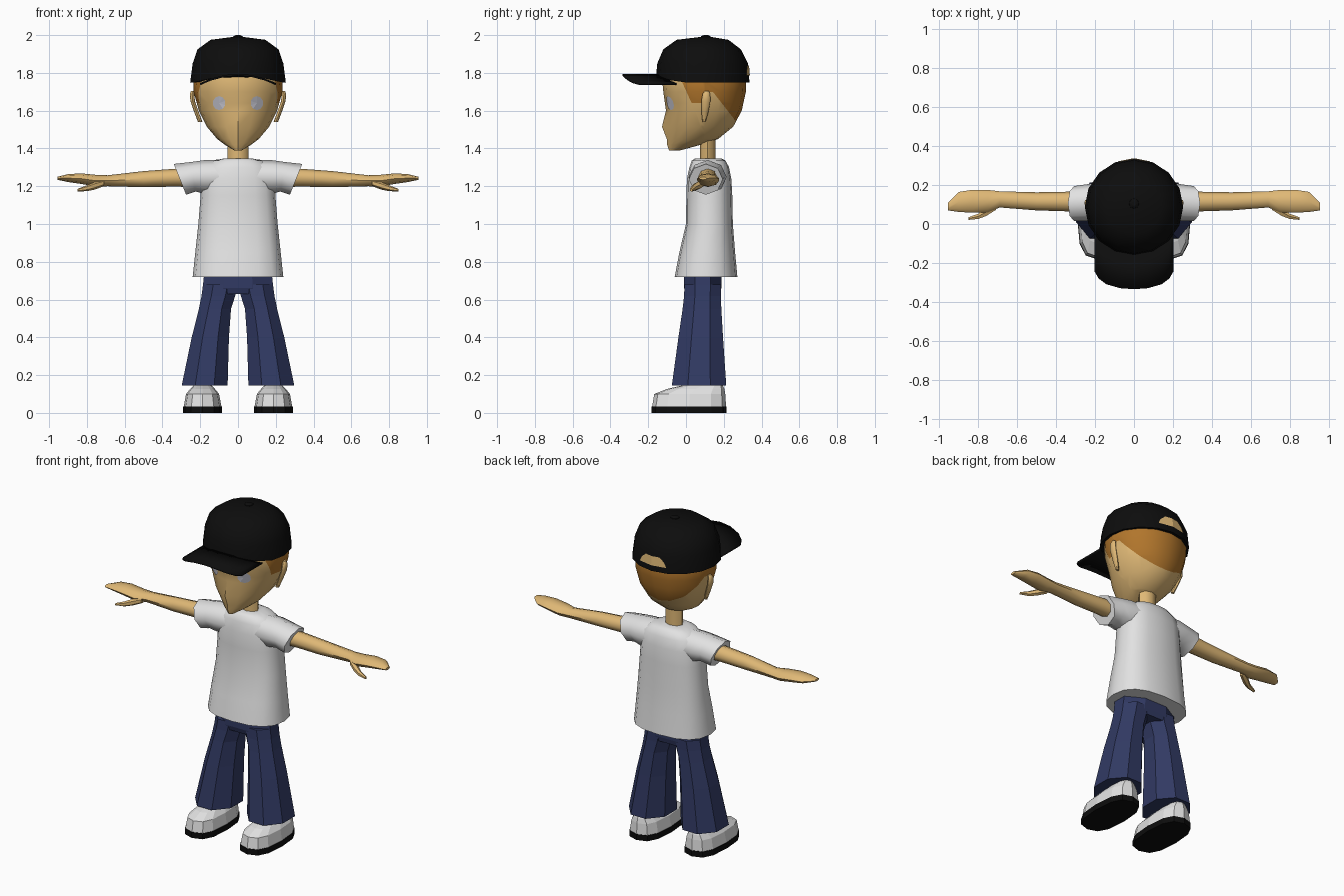
import bpy, bmesh
from math import cos, sin, pi, radians
from mathutils import Vector
from mathutils.bvhtree import BVHTree

cube = bpy.data.objects.get("Cube")
if cube:
    bpy.data.objects.remove(cube, do_unlink=True)


def material(name, r, g, b):
    m = bpy.data.materials.new(name)
    m.use_nodes = True
    m.diffuse_color = (r, g, b, 1)
    bsdf = m.node_tree.nodes["Principled BSDF"]
    bsdf.inputs["Base Color"].default_value = (r, g, b, 1)
    bsdf.inputs["Roughness"].default_value = 0.8
    return m


SKIN = material("skin", 0.74, 0.48, 0.18)
HAIR = material("ginger_hair", 0.44, 0.18, 0.025)
WHITE = material("white_cloth", 0.76, 0.76, 0.76)
DENIM = material("blue_denim", 0.031, 0.042, 0.125)
BLACK = material("black", 0.004, 0.004, 0.004)
EYE = material("eye_grey", 0.55, 0.55, 0.62)


def outline(n, power=1.0, flat=False):
    """Unit outline starting at the front; flat puts flat sides on the axes."""
    shift, size = (pi / n, 1 / cos(pi / n)) if flat else (0, 1)
    soft = lambda t: (abs(t) ** power) * (1 if t > 0 else -1)
    angles = [2 * pi * i / n + shift for i in range(n)]
    return [(size * soft(sin(a)), -size * soft(cos(a))) for a in angles]


def level(z, x0, x1, y0, y1, shape):
    """Horizontal ring filling the given box."""
    return [Vector(((x0 + x1) / 2 + u * (x1 - x0) / 2,
                    (y0 + y1) / 2 + v * (y1 - y0) / 2, z)) for u, v in shape]


def across(x_low, x_high, y0, y1, z0, z1, shape):
    """Upright ring across the arm, with a slanted plane if x differs."""
    return [Vector(((x_low + x_high) / 2 + v * (x_high - x_low) / 2,
                    (y0 + y1) / 2 + u * (y1 - y0) / 2,
                    (z0 + z1) / 2 + v * (z1 - z0) / 2)) for u, v in shape]


def finish(name, bm, mats, mirror=False, smooth=None):
    bmesh.ops.recalc_face_normals(bm, faces=bm.faces)
    mesh = bpy.data.meshes.new(name)
    bm.to_mesh(mesh)
    bm.free()
    for m in mats:
        mesh.materials.append(m)
    if smooth:
        mesh.shade_smooth()
        mesh.set_sharp_from_angle(angle=radians(smooth))
    obj = bpy.data.objects.new(name, mesh)
    bpy.context.scene.collection.objects.link(obj)
    if mirror:
        obj.modifiers.new("mirror", 'MIRROR').use_mirror_merge = False
    return obj


def loft(rings):
    bm = bmesh.new()
    rows = [[bm.verts.new(p) for p in ring] for ring in rings]
    n = len(rows[0])
    for a, b in zip(rows, rows[1:]):
        for i in range(n):
            j = (i + 1) % n
            bm.faces.new((a[i], a[j], b[j], b[i]))
    bm.faces.new(rows[0])
    bm.faces.new(rows[-1])
    bmesh.ops.recalc_face_normals(bm, faces=bm.faces)
    return bm


def plate(name, points, centre, tree, side, mat, mirror=False):
    """Thin painted patch projected along y onto a surface."""
    bm = bmesh.new()

    def hit(x, z):
        p = tree.ray_cast(Vector((x, side, z)), Vector((0, -side, 0)))[0]
        return bm.verts.new(p + Vector((0, side * 0.005, 0)))
    mid = hit(*centre)
    rim = [hit(*p) for p in points]
    for a, b in zip(rim, rim[1:] + rim[:1]):
        bm.faces.new((mid, a, b))
    finish(name, bm, [mat], mirror)


# Head: pointed nose and chin ridge, hair region cut in
round16 = outline(16)
head_rings = []
for z, w, front, back, ridge in [
        (1.39, 0.02, -0.085, -0.03, 0.005), (1.42, 0.07, -0.09, 0.08, 0.01),
        (1.45, 0.11, -0.09, 0.17, 0.012), (1.515, 0.165, -0.1, 0.25, 0.027),
        (1.60, 0.207, -0.1, 0.295, 0.006), (1.70, 0.235, -0.12, 0.317, 0),
        (1.78, 0.238, -0.128, 0.32, 0), (1.90, 0.17, -0.07, 0.25, 0)]:
    ring = level(z, -w, w, front, back, round16)
    ring[0].y -= ridge
    head_rings.append(ring)
head = loft(head_rings)
nape = Vector((0, 0.15, 1.69)), Vector((0, 0.16, 0.125))
temple = Vector((0, -0.02, 1.75)), Vector((0, 0.11, 0.05))
burn = Vector((0, 0, 1.64)), Vector((0, 0, 1))
top = Vector((0, 0, 1.70)), Vector((0, 0, 1))
ear_line = Vector((0, 0.1, 0)), Vector((0, -1, 0))
for co, no in (nape, temple, burn, top, ear_line):
    bmesh.ops.bisect_plane(head, geom=head.verts[:] + head.edges[:] + head.faces[:],
                           plane_co=co, plane_no=no, dist=1e-5)
for f in head.faces:
    c = f.calc_center_median()
    inside = lambda plane: (c - plane[0]).dot(plane[1]) > 0
    f.material_index = int(inside(nape) or (inside(temple) and (
        inside(top) or (inside(burn) and inside(ear_line)))))
head_tree = BVHTree.FromBMesh(head)
finish("head", head, [SKIN, HAIR], smooth=35)

# Eyes and ears
plate("eyes", [(0.1 + 0.034 * u, 1.64 + 0.037 * v) for u, v in outline(10)],
      (0.1, 1.64), head_tree, -1, EYE, True)
round8 = outline(8)
ear = loft([level(z, x - 0.012, x + 0.012, y - d, y + d, round8) for z, x, y, d in [
    (1.54, 0.2, 0.095, 0.008), (1.59, 0.219, 0.1, 0.018), (1.65, 0.24, 0.105, 0.024),
    (1.69, 0.243, 0.108, 0.02), (1.705, 0.236, 0.11, 0.01)]])
finish("ears", ear, [SKIN], True, 40)

# Neck
neck = loft([level(z, -0.055, 0.055, 0.075, 0.155, round8) for z in (1.3, 1.48)])
finish("neck", neck, [SKIN], smooth=50)

# Cap crown, raised at the brow
cap_rings = [level(z, -w, w, front, back, round16) for z, w, front, back in [
    (1.75, 0.253, -0.158, 0.336), (1.85, 0.24, -0.152, 0.328),
    (1.925, 0.214, -0.12, 0.29), (1.975, 0.145, -0.05, 0.225),
    (1.99, 0.03, 0.075, 0.135)]]
for p in cap_rings[0]:
    p.z += 0.04 * max(0, -p.y / 0.158) ** 2
crown = loft(cap_rings)
crown_tree = BVHTree.FromBMesh(crown)
finish("cap_crown", crown, [BLACK], smooth=35)
button = loft([level(z, -r, r, 0.105 - r, 0.105 + r, round8)
               for z, r in ((1.98, 0.028), (1.994, 0.025), (2.0, 0.012))])
finish("cap_button", button, [BLACK])
plate("cap_back_opening", [(-0.09, 1.785), (0, 1.785), (0.09, 1.785), (0.075, 1.815),
      (0.045, 1.84), (0, 1.84), (-0.045, 1.84), (-0.075, 1.815)],
      (0, 1.815), crown_tree, 1, SKIN)

# Arched brim
brim = bmesh.new()
half = [(0, -0.335), (0.07, -0.33), (0.14, -0.31), (0.18, -0.28), (0.2, -0.245)]
edge = [(-x, y) for x, y in half[:0:-1]] + half
rows = []
for x, y in edge:
    z = 1.79 - 0.05 * (x / 0.2) ** 2
    back = 0.1 - 0.245 * (1 - (x / 0.253) ** 2) ** 0.5
    rows.append([brim.verts.new((x, y, z)), brim.verts.new((x, back, z))])
for a, b in zip(rows, rows[1:]):
    brim.faces.new((a[0], b[0], b[1], a[1]))
brim_obj = finish("cap_brim", brim, [BLACK], smooth=40)
solid = brim_obj.modifiers.new("thickness", 'SOLIDIFY')
solid.thickness = 0.01
solid.offset = 0

# Shirt body and sleeves
boxy16 = outline(16, 0.8)
shirt = loft([level(z, -w, w, front, back, boxy16) for z, w, front, back in [
    (0.72, 0.24, -0.06, 0.272), (0.85, 0.226, -0.035, 0.26), (1.0, 0.21, 0.0, 0.248),
    (1.15, 0.198, 0.002, 0.245), (1.24, 0.193, 0.005, 0.24), (1.30, 0.178, 0.018, 0.228),
    (1.335, 0.13, 0.03, 0.21), (1.348, 0.07, 0.05, 0.185)]])
finish("shirt_body", shirt, [WHITE], smooth=60)
sleeve = loft([across(*r, round8) for r in [
    (0.06, 0.06, 0.02, 0.215, 1.16, 1.342), (0.18, 0.18, 0.015, 0.215, 1.16, 1.338),
    (0.225, 0.25, 0.015, 0.205, 1.172, 1.328), (0.275, 0.34, 0.015, 0.195, 1.155, 1.318)]])
finish("shirt_sleeves", sleeve, [WHITE], True, 60)

# Arms with flat hands, and thumbs
arm = loft([across(r[0], *r, round8) for r in [
    (0.2, 0.06, 0.168, 1.195, 1.3), (0.34, 0.065, 0.166, 1.198, 1.292),
    (0.5, 0.07, 0.163, 1.195, 1.28), (0.69, 0.085, 0.168, 1.2, 1.258),
    (0.75, 0.06, 0.175, 1.198, 1.26), (0.83, 0.058, 0.176, 1.212, 1.268),
    (0.9, 0.062, 0.165, 1.222, 1.264), (0.955, 0.07, 0.11, 1.234, 1.25)]])
finish("arms", arm, [SKIN], True, 50)
thumb = loft([across(r[0], *r, outline(6)) for r in [
    (0.71, 0.07, 0.11, 1.2, 1.235), (0.76, 0.038, 0.085, 1.182, 1.222),
    (0.80, 0.024, 0.055, 1.174, 1.205), (0.85, 0.02, 0.036, 1.172, 1.186)]])
finish("thumbs", thumb, [SKIN], True, 50)

# Flared jeans
flat8 = outline(8, flat=True)
leg = loft([level(*r, flat8) for r in [
    (0.145, 0.055, 0.298, -0.075, 0.213), (0.4, 0.048, 0.245, -0.04, 0.196),
    (0.55, 0.037, 0.207, -0.018, 0.187), (0.62, 0.015, 0.193, -0.01, 0.185),
    (0.68, 0.0, 0.185, -0.008, 0.186)]])
finish("jeans_legs", leg, [DENIM], True)
hips = loft([level(z, -w, w, front, back, flat8) for z, w, front, back in [
    (0.63, 0.186, 0.0, 0.18), (0.66, 0.187, -0.01, 0.187), (0.75, 0.178, -0.01, 0.19)]])
finish("jeans_hips", hips, [DENIM])

# Shoes
boxy12 = outline(12, 0.75)
sole = loft([level(z, 0.085, 0.29, -0.182, 0.215, boxy12) for z in (0, 0.035)])
finish("shoe_soles", sole, [BLACK], True)
upper = loft([level(*r, boxy12) for r in [
    (0.035, 0.088, 0.287, -0.179, 0.212), (0.1, 0.1, 0.275, -0.168, 0.208),
    (0.127, 0.122, 0.253, -0.1, 0.203), (0.145, 0.14, 0.235, -0.02, 0.195)]])
finish("shoe_uppers", upper, [WHITE], True)
